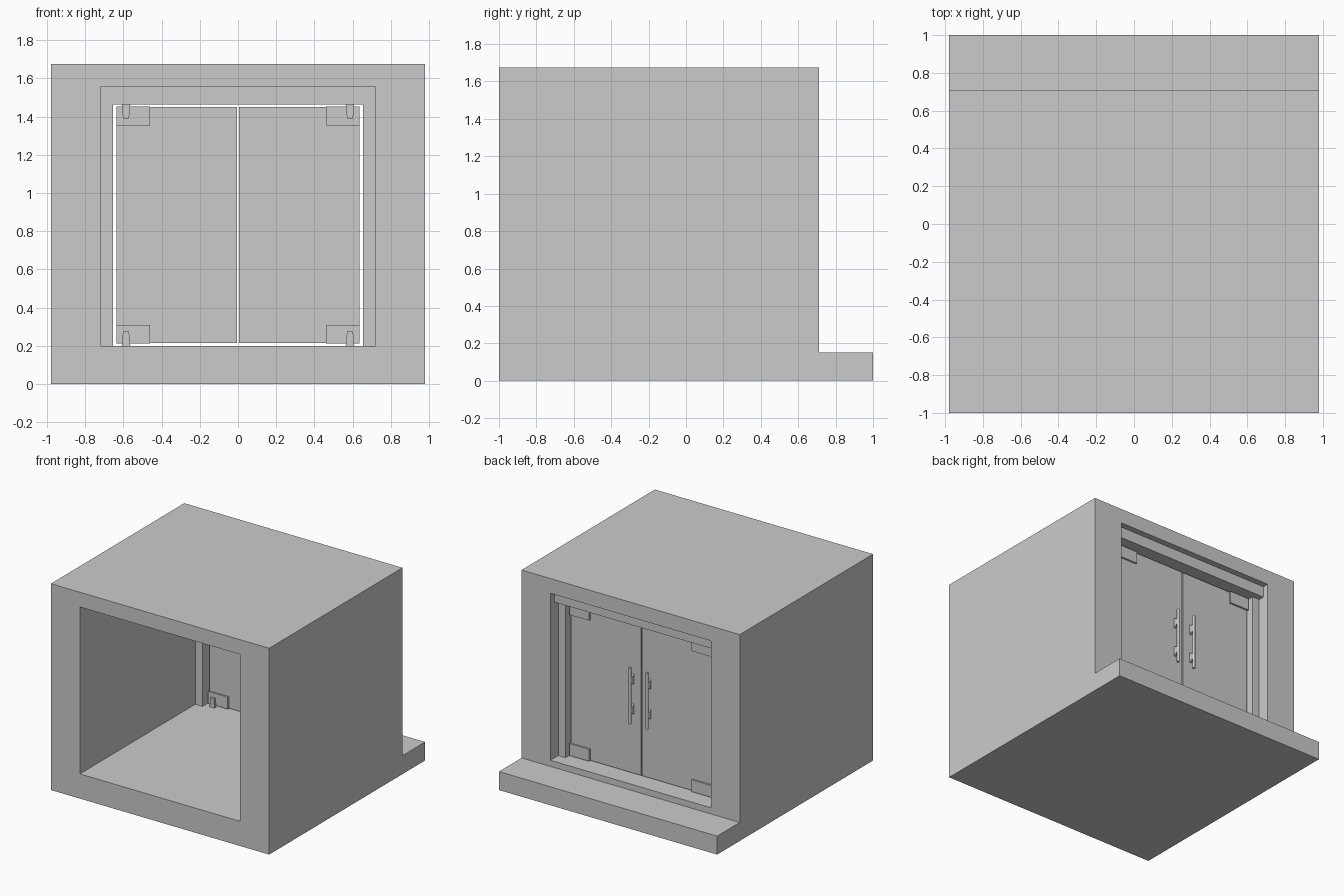
import bpy, bmesh
from mathutils import Vector

if "Cube" in bpy.data.objects:
    bpy.data.objects.remove(bpy.data.objects["Cube"])


def prism(name, pts, axis, lo, hi):
    """Extrude a 2D profile along an axis: 'x' takes (y, z), 'y' takes (x, z)."""
    bm = bmesh.new()
    place = (lambda a, b: (lo, a, b)) if axis == 'x' else (lambda a, b: (a, lo, b))
    face = bm.faces.new([bm.verts.new(place(a, b)) for a, b in pts])
    ext = bmesh.ops.extrude_face_region(bm, geom=[face])
    move = Vector((hi - lo, 0, 0)) if axis == 'x' else Vector((0, hi - lo, 0))
    bmesh.ops.translate(bm, vec=move,
                        verts=[v for v in ext['geom'] if isinstance(v, bmesh.types.BMVert)])
    bmesh.ops.recalc_face_normals(bm, faces=bm.faces)
    me = bpy.data.meshes.new(name)
    bm.to_mesh(me)
    bm.free()
    ob = bpy.data.objects.new(name, me)
    bpy.context.collection.objects.link(ob)
    return ob


def box(name, x0, x1, y0, y1, z0, z1):
    return prism(name, [(x0, z0), (x1, z0), (x1, z1), (x0, z1)], 'y', y0, y1)


def mirror(ob):
    ob.modifiers.new("mirror", 'MIRROR').use_axis[0] = True
    return ob


# Floor slab with the lower doorstep at the back
prism("floor_and_step", [(-1, 0), (1, 0), (1, .15), (.71, .15), (.71, .2), (-1, .2)],
      'x', -.98, .98)

# Walls and roof as one portal
prism("walls_and_roof", [(-.98, .2), (-.72, .2), (-.72, 1.555), (.72, 1.555),
                         (.72, .2), (.98, .2), (.98, 1.675), (-.98, 1.675)], 'y', -1, .71)

# Door frame: jambs and a deeper lintel
mirror(box("door_jamb", .655, .72, .48, .61, .2, 1.465))
box("door_lintel", -.72, .72, .48, .66, 1.465, 1.555)

# Double doors
mirror(box("door_leaf", .005, .635, .54, .57, .215, 1.452))

# Corner hinge plates clamped round each leaf, with tapered pivots
for name, z0, z1, root, tip in (("lower", .213, .31, .2, .275),
                                ("upper", 1.355, 1.453, 1.465, 1.39)):
    mirror(box(name + "_hinge_plate", .46, .637, .525, .585, z0, z1))
    mirror(prism(name + "_hinge_pivot", [(.564, root), (.609, root), (.602, tip), (.571, tip)],
                 'y', .505, .525))

# Pull handles: round bar on two tapered mounts
bpy.ops.mesh.primitive_cylinder_add(vertices=16, radius=.011, depth=.455,
                                    location=(.077, .61, .8575))
bar = bpy.context.object
bar.name = "handle_bar"
bpy.ops.object.transform_apply(location=True, rotation=True, scale=True)
bpy.ops.object.shade_smooth_by_angle()
mirror(bar)
for z in (.735, .98):
    mirror(prism("handle_mount", [(.57, z - .04), (.608, z - .022), (.608, z + .022), (.57, z + .04)],
                 'x', .068, .086))
